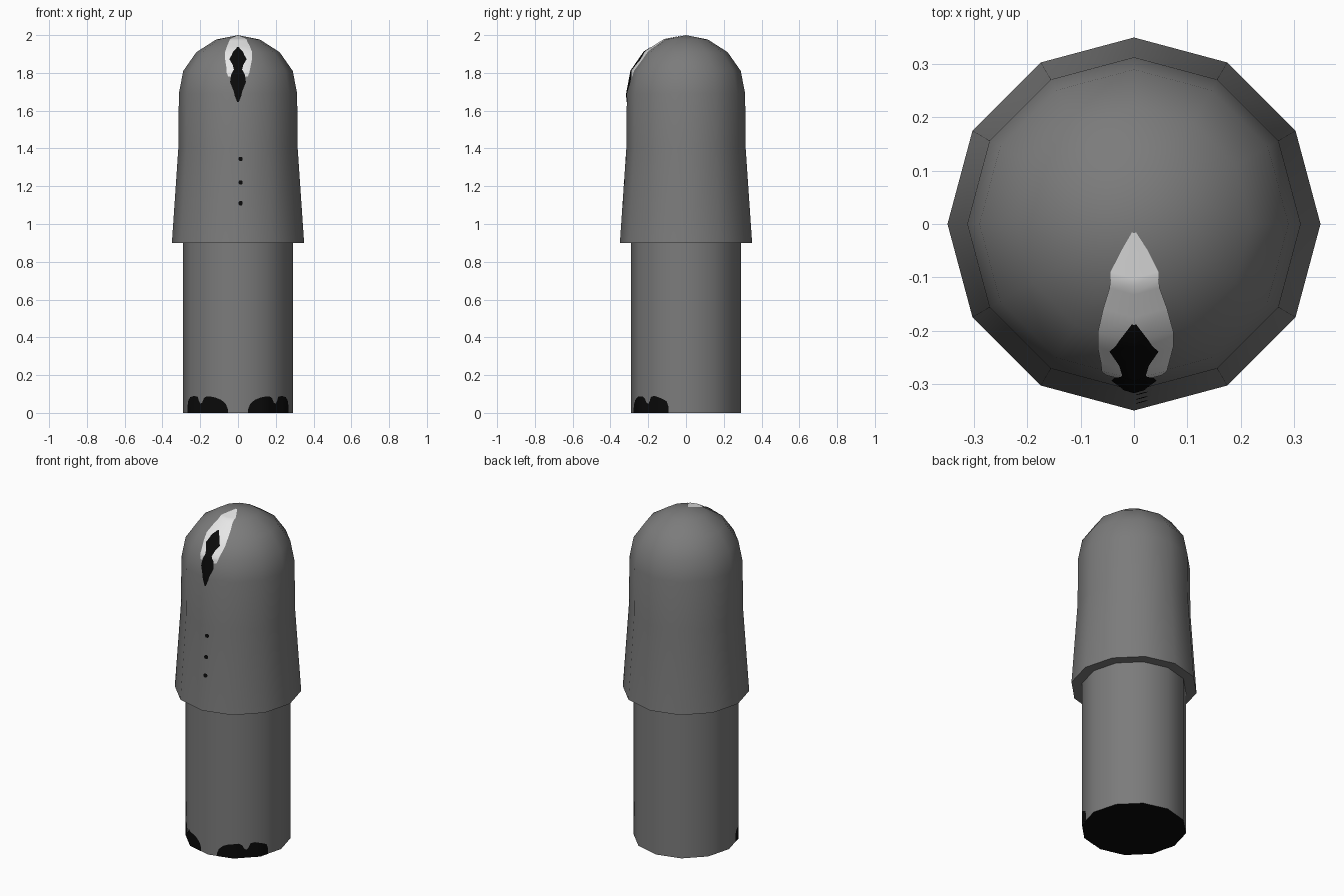
import bpy, bmesh, math

if "Cube" in bpy.data.objects:
    bpy.data.objects.remove(bpy.data.objects["Cube"])

SIDES = 12
STEP = math.radians(360 / SIDES)


def material(name, v):
    m = bpy.data.materials.new(name)
    m.diffuse_color = (v, v, v, 1)
    m.use_nodes = True
    m.node_tree.nodes["Principled BSDF"].inputs["Base Color"].default_value = m.diffuse_color
    return m


GREY = material("fabric grey", 0.2)
BLACK = material("black", 0.003)
WHITE = material("off white", 0.8)

# Coat outline as (radius, height), hem to crown
COAT = [(0.35, 0.9), (0.316, 1.4), (0.313, 1.69), (0.29, 1.81),
        (0.22, 1.91), (0.115, 1.977), (0.0, 2.0)]
LEG_R = 0.29


def make_object(name, bm, mats, smooth=True):
    me = bpy.data.meshes.new(name)
    bm.to_mesh(me)
    bm.free()
    for m in mats:
        me.materials.append(m)
    ob = bpy.data.objects.new(name, me)
    bpy.context.collection.objects.link(ob)
    if smooth:
        bpy.ops.object.select_all(action='DESELECT')
        ob.select_set(True)
        bpy.context.view_layer.objects.active = ob
        bpy.ops.object.shade_smooth_by_angle(angle=math.radians(50))
    return ob


def lathe(name, profile, mats, bottom_slot=0):
    """Revolve (radius, height) points into a twelve-sided solid."""
    bm = bmesh.new()
    rings = []
    for r, z in profile:
        n = SIDES if r > 0 else 1
        rings.append([bm.verts.new((r * math.sin(i * STEP), -r * math.cos(i * STEP), z))
                      for i in range(n)])
    for a, b in zip(rings, rings[1:]):
        for i in range(SIDES):
            j = (i + 1) % SIDES
            if len(b) == 1:
                bm.faces.new((a[i], a[j], b[0]))
            else:
                bm.faces.new((a[i], a[j], b[j], b[i]))
    bm.faces.new(rings[0][::-1]).material_index = bottom_slot
    if len(rings[-1]) > 1:
        bm.faces.new(rings[-1])
    return make_object(name, bm, mats)


def coat_radius(z):
    for (r0, z0), (r1, z1) in zip(COAT, COAT[1:]):
        if z <= z1:
            return r0 + (r1 - r0) * (z - z0) / (z1 - z0)
    return 0.0


def coat_patch(name, rows, mat, lift):
    """Thin painted patch on the coat front from (height, left, right) rows."""
    full = []
    for a, b in zip(rows, rows[1:]):
        full.append(a)
        for _, zb in COAT:          # add a row at each bend of the coat
            if a[0] < zb - 1e-4 and zb + 1e-4 < b[0]:
                t = (zb - a[0]) / (b[0] - a[0])
                full.append(tuple(p + (q - p) * t for p, q in zip(a, b)))
    full.append(rows[-1])
    bm = bmesh.new()
    grid = []
    for z, xl, xr in full:
        xm = 0 if xl < 0 < xr else (xl + xr) / 2
        up = lift * max(0, min(1, (z - 1.65) / 0.3))
        row = []
        for x in (xl, xm, xr):
            y = -(coat_radius(z) - abs(x) * math.tan(STEP / 2)) - lift
            row.append(bm.verts.new((x, y, z + up)))
        grid.append(row)
    for a, b in zip(grid, grid[1:]):
        for i in range(2):
            bm.faces.new((a[i], a[i + 1], b[i + 1], b[i]))
    return make_object(name, bm, [mat])


# Body parts
lathe("legs", [(LEG_R, 0), (LEG_R, 0.91)], [GREY, BLACK], bottom_slot=1)
lathe("hooded_coat", COAT, [GREY])

# Pale face and dark beak on the hood
coat_patch("face_patch", [(1.78, -.052, .052), (1.80, -.06, .06), (1.83, -.062, .066),
                          (1.87, -.068, .074), (1.91, -.068, .074), (1.94, -.058, .062),
                          (1.967, -.046, .048), (1.98, -.044, .046), (1.989, -.024, .026),
                          (1.997, -.004, .004)], WHITE, 0.002)
coat_patch("beak_patch", [(1.645, -.004, .004), (1.68, -.018, .018), (1.70, -.022, .022),
                          (1.75, -.042, .042), (1.79, -.036, .036), (1.815, -.022, .022),
                          (1.84, -.028, .028), (1.87, -.046, .046), (1.89, -.034, .034),
                          (1.91, -.026, .026), (1.932, -.004, .004)], BLACK, 0.004)

# Coat buttons
for k, z in enumerate((1.11, 1.22, 1.345)):
    coat_patch(f"button_{k + 1}", [(z - .011, .008, .02), (z - .005, .003, .025),
                                   (z + .005, .003, .025), (z + .011, .008, .02)],
               BLACK, 0.002)

# Shoe patches at the foot of the legs: (angle from front, top height)
SHOE = [(11, .02), (13, .045), (18, .068), (24, .08), (30, .087), (36, .088), (40, .075),
        (42, .055), (45, .048), (47, .062), (49, .085), (54, .09), (60, .083),
        (66, .07), (69, .06), (71, .03)]
for side, label in ((-1, "left"), (1, "right")):
    bm = bmesh.new()
    cols = []
    for deg, top in SHOE:
        a = math.radians(deg)
        r = (LEG_R + 0.002) * math.cos(STEP / 2) / math.cos(a % STEP - STEP / 2)
        x, y = side * r * math.sin(a), -r * math.cos(a)
        cols.append((bm.verts.new((x, y, 0)), bm.verts.new((x, y, top))))
    for (a0, a1), (b0, b1) in zip(cols, cols[1:]):
        f = (a0, b0, b1, a1)
        bm.faces.new(f if side > 0 else f[::-1])
    make_object(f"{label}_shoe", bm, [BLACK])
